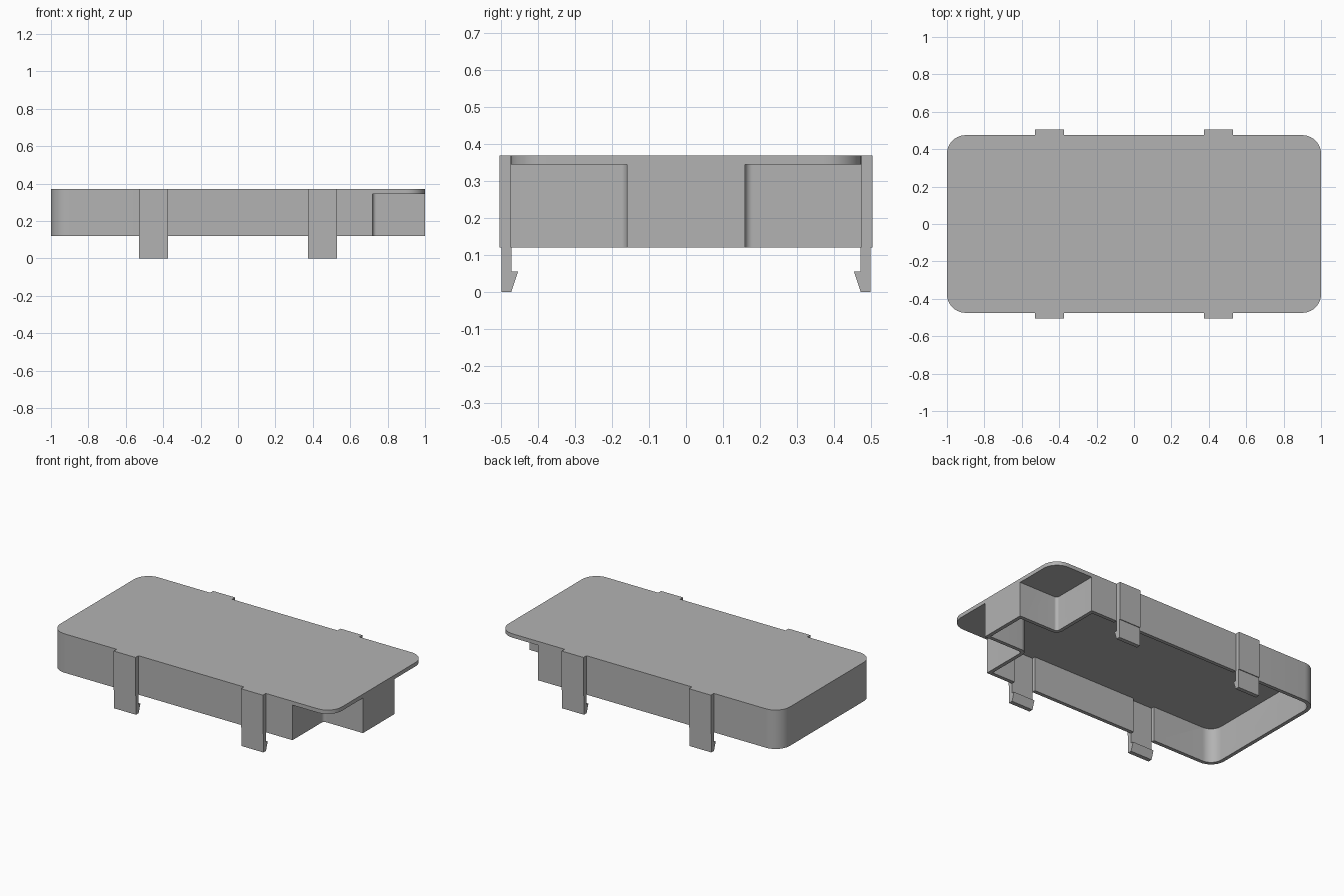
import bpy, bmesh, math
from mathutils import Vector

if "Cube" in bpy.data.objects:
    bpy.data.objects.remove(bpy.data.objects["Cube"], do_unlink=True)

HX, HY = 1.0, 0.475            # half length and half width of the cover
BOTTOM, CEILING, TOP = 0.12, 0.345, 0.37
WALL = 0.024
NOTCH_X, NOTCH_Y = 0.72, 0.16  # inner limits of the corner notches

grey = bpy.data.materials.new("plain grey")
grey.use_nodes = True
grey.diffuse_color = (0.45, 0.45, 0.45, 1)
grey.node_tree.nodes["Principled BSDF"].inputs["Base Color"].default_value = (0.45, 0.45, 0.45, 1)


def rounded(corners, steps=10):
    """Outline from (x, y, radius) corners, each replaced by an arc."""
    points = []
    for i, (x, y, r) in enumerate(corners):
        p = Vector((x, y))
        if r == 0:
            points.append(p)
            continue
        a = (Vector(corners[i - 1][:2]) - p).normalized()
        b = (Vector(corners[(i + 1) % len(corners)][:2]) - p).normalized()
        centre = p + (a + b) * r
        for k in range(steps + 1):
            t = k / steps * math.pi / 2
            points.append(centre - b * r * math.cos(t) - a * r * math.sin(t))
    return points


def extruded(name, outlines, place, shift):
    """Solid from flat outlines (later ones are holes), pushed along shift."""
    bm = bmesh.new()
    edges = []
    for outline in outlines:
        verts = [bm.verts.new(place(p)) for p in outline]
        edges += [bm.edges.new((v, verts[i - 1])) for i, v in enumerate(verts)]
    bmesh.ops.triangle_fill(bm, edges=edges, use_beauty=True, use_dissolve=False)
    out = bmesh.ops.extrude_face_region(bm, geom=bm.faces[:], use_keep_orig=True)
    moved = [g for g in out["geom"] if isinstance(g, bmesh.types.BMVert)]
    bmesh.ops.translate(bm, verts=moved, vec=shift)
    bmesh.ops.recalc_face_normals(bm, faces=bm.faces)
    mesh = bpy.data.meshes.new(name)
    bm.to_mesh(mesh)
    bm.free()
    mesh.materials.append(grey)
    obj = bpy.data.objects.new(name, mesh)
    bpy.context.collection.objects.link(obj)
    return obj


def mirrored(half):
    """Complete a half outline (y > 0, from +x to -x) across the x axis."""
    return half + [(x, -y, r) for x, y, r in reversed(half)]


# Top plate with rounded corners
plate = extruded("top_plate", [rounded(mirrored([(HX, HY, 0.1), (-HX, HY, 0.1)]))],
                 lambda p: (p.x, p.y, CEILING), (0, 0, TOP - CEILING))

# Skirt wall, stepping in around the notches and recessed behind the clips
CLIP_X, CLIP_IN = (0.53, 0.375, -0.375, -0.53), 0.472
outer = mirrored([(HX, NOTCH_Y, 0), (NOTCH_X, NOTCH_Y, 0.02), (NOTCH_X, HY, 0), (-HX, HY, 0.1)])
iy = HY - WALL
recess = []
for x, y0, y1 in zip(CLIP_X, (iy, CLIP_IN) * 2, (CLIP_IN, iy) * 2):
    recess += [(x, y0, 0), (x, y1, 0)]
inner = mirrored([(HX - WALL, NOTCH_Y - WALL, 0), (NOTCH_X - WALL, NOTCH_Y - WALL, 0.02 + WALL),
                  (NOTCH_X - WALL, iy, 0)] + recess + [(-HX + WALL, iy, 0.1 - WALL)])
skirt = extruded("skirt_wall", [rounded(outer), rounded(inner)],
                 lambda p: (p.x, p.y, BOTTOM), (0, 0, TOP - BOTTOM))

# Four snap clips with hooked ends
profile = [Vector(p) for p in ((0.505, TOP), (0.505, BOTTOM), (0.5, BOTTOM), (0.5, 0), (0.473, 0),
                               (0.455, 0.055), (CLIP_IN, 0.055), (CLIP_IN, TOP))]
parts = [skirt]
for side, side_name in ((-1, "front"), (1, "back")):
    for x, end in ((0.375, "left"), (-0.53, "right")):
        parts.append(extruded(f"{side_name}_{end}_clip", [profile],
                              lambda p: (x, side * p.x, p.y), (0.155, 0, 0)))

# Fuse everything into one moulded cover
for part in parts:
    mod = plate.modifiers.new("join " + part.name, "BOOLEAN")
    mod.operation, mod.solver, mod.object = "UNION", "EXACT", part
bpy.context.view_layer.objects.active = plate
for mod in list(plate.modifiers):
    bpy.ops.object.modifier_apply(modifier=mod.name)
for part in parts:
    bpy.data.objects.remove(part, do_unlink=True)
plate.name = "clip_on_cover"

bpy.ops.object.select_all(action="DESELECT")
plate.select_set(True)
bpy.ops.object.shade_smooth_by_angle(angle=math.radians(30))
